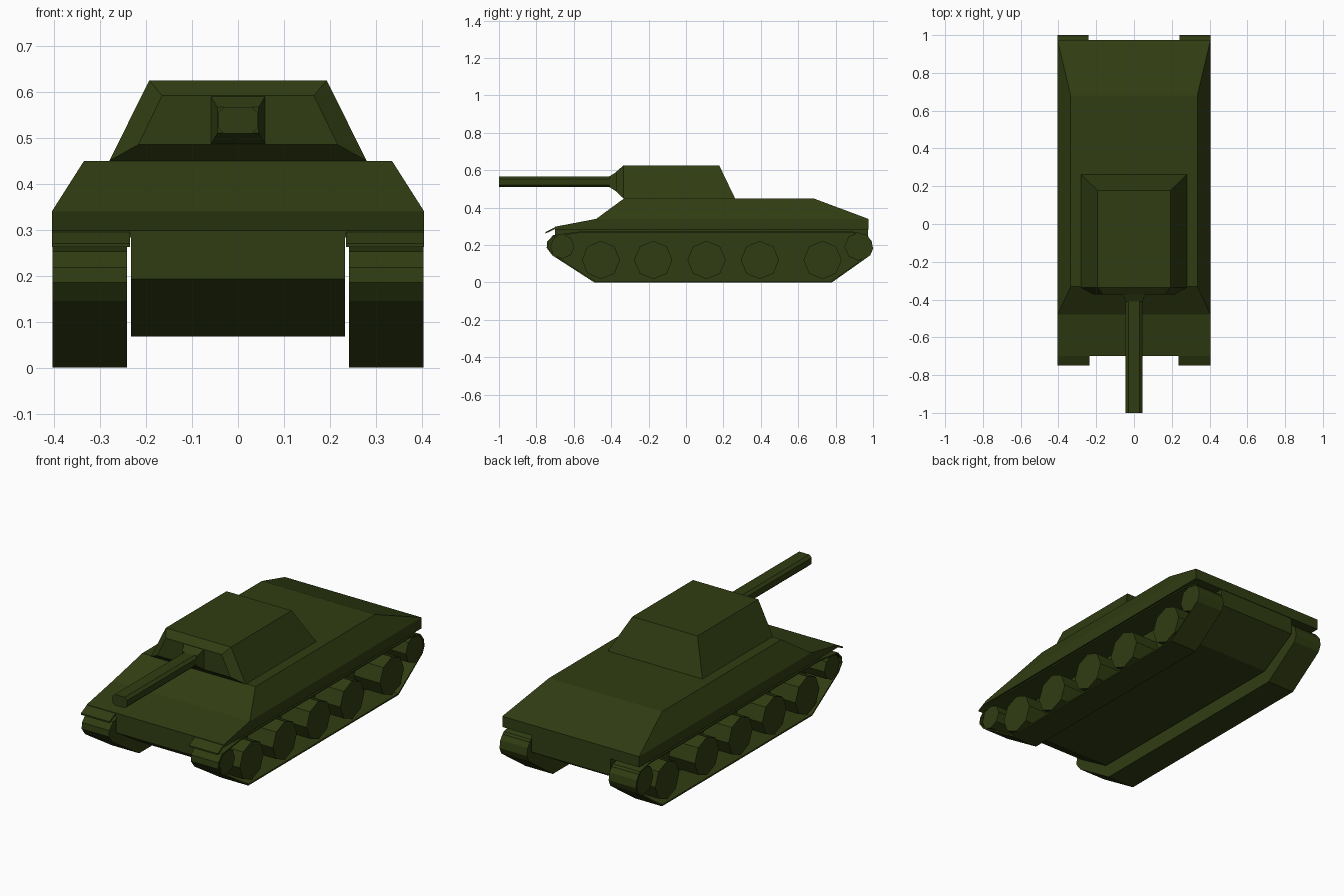
import bpy, bmesh, math

if "Cube" in bpy.data.objects:
    bpy.data.objects.remove(bpy.data.objects["Cube"])

olive = bpy.data.materials.new("dark_olive")
olive.diffuse_color = (0.030, 0.046, 0.006, 1)
olive.use_nodes = True
olive.node_tree.nodes["Principled BSDF"].inputs["Base Color"].default_value = olive.diffuse_color


def loft(name, rings, caps=(True, True)):
    """Skin a list of equal-length point rings, with optional end caps."""
    bm = bmesh.new()
    vs = [[bm.verts.new(p) for p in r] for r in rings]
    n = len(rings[0])
    for a, b in zip(vs, vs[1:]):
        for i in range(n):
            j = (i + 1) % n
            bm.faces.new((a[i], a[j], b[j], b[i]))
    if caps[0]:
        bm.faces.new(vs[0][::-1])
    if caps[1]:
        bm.faces.new(vs[-1])
    bmesh.ops.recalc_face_normals(bm, faces=bm.faces)
    me = bpy.data.meshes.new(name)
    bm.to_mesh(me)
    bm.free()
    me.materials.append(olive)
    ob = bpy.data.objects.new(name, me)
    bpy.context.collection.objects.link(ob)
    return ob


def prism(name, profile, x0, x1, caps=(True, True)):
    """Extrude a (y, z) side profile from x0 to x1."""
    return loft(name, [[(x, y, z) for y, z in profile] for x in (x0, x1)], caps)


def rect(hx, y0, y1, z):
    return [(-hx, y0, z), (hx, y0, z), (hx, y1, z), (-hx, y1, z)]


def mirror(ob):
    m = ob.modifiers.new("mirror", "MIRROR")
    m.use_axis[0] = True
    m.use_mirror_merge = False


# Hull: fender deck, sloped upper body, lower tub
prism("fender_deck", [(-.70, .283), (-.70, .298), (-.48, .34), (.975, .34), (.975, .283)],
      -.405, .405)
loft("upper_hull", [rect(.405, -.48, .975, .34), rect(.335, -.33, .68, .45)])
prism("lower_hull", [(-.70, .297), (-.70, .193), (-.50, .068), (.76, .068), (.972, .193), (.972, .29)],
      -.233, .233)

# Front mud flaps
mirror(prism("mud_flap", [(-.695, .298), (-.75, .27), (-.75, .262), (-.695, .288)], .235, .405))

# Tracks: thin belt with an inner wall, open on the outside
belt = prism("track_belt", [(-.49, 0), (-.715, .145), (-.745, .185), (-.742, .218), (-.71, .253),
                            (-.55, .275), (.88, .275), (.965, .255), (.993, .22), (1.0, .18),
                            (.985, .145), (.78, 0)], .242, .404, (True, False))
sol = belt.modifiers.new("thickness", "SOLIDIFY")
sol.thickness = .008
sol.offset = -1
mirror(belt)

# Road wheels and end wheels
wheels = [(y, .12, .102) for y in (-.455, -.175, .11, .395, .73)]
wheels += [(-.662, .192, .065), (.922, .192, .075)]
for k, (y, z, r) in enumerate(wheels):
    prof = [(y + r * math.cos(i * math.pi / 4), z + r * math.sin(i * math.pi / 4)) for i in range(8)]
    mirror(prism("wheel_%d" % (k + 1), prof, .246, .40))

# Turret body and bevelled front plate
loft("turret", [rect(.28, -.335, .262, .45), rect(.193, -.335, .178, .625)])


def trapezoid(y, hb, ht, zb, zt):
    return [(-hb, y, zb), (hb, y, zb), (ht, y, zt), (-ht, y, zt)]


loft("turret_front", [trapezoid(-.335, .28, .193, .45, .625), trapezoid(-.373, .217, .165, .485, .592)])

# Gun mount and flattened octagonal barrel
loft("gun_mount", [trapezoid(-.37, .06, .06, .485, .592), trapezoid(-.41, .045, .045, .51, .567)])


def barrel_ring(y):
    a, b, c, d = .044, .029, .030, .016
    return [(x, y, .538 + z) for x, z in ((a, -d), (a, d), (c, b), (-c, b),
                                          (-a, d), (-a, -d), (-c, -b), (c, -b))]


loft("gun_barrel", [barrel_ring(-.40), barrel_ring(-1.0)])
